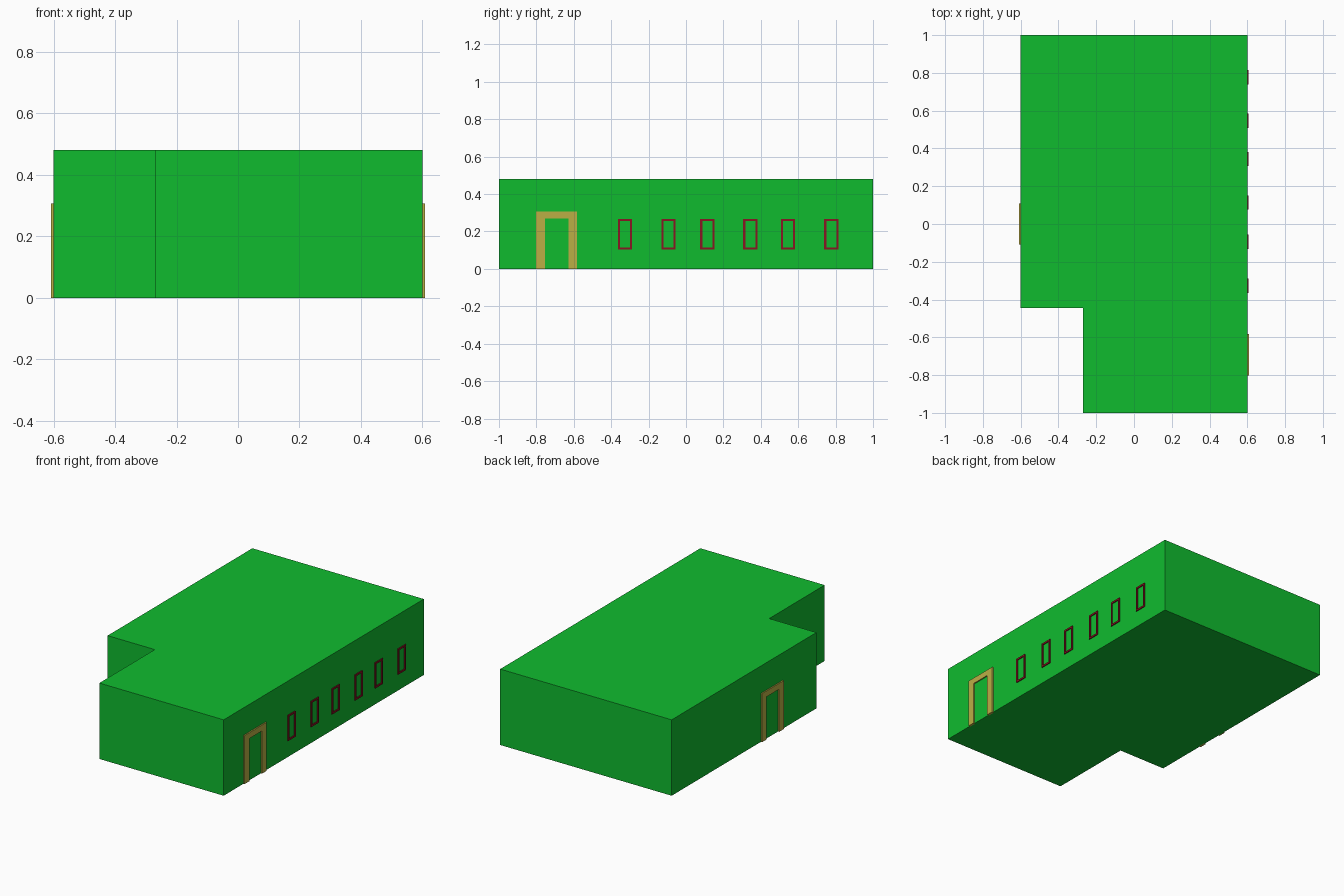
import bpy, bmesh
from mathutils import Vector

if "Cube" in bpy.data.objects:
    bpy.data.objects.remove(bpy.data.objects["Cube"])


def material(name, rgb):
    m = bpy.data.materials.new(name)
    m.diffuse_color = (*rgb, 1)
    m.use_nodes = True
    m.node_tree.nodes["Principled BSDF"].inputs["Base Color"].default_value = m.diffuse_color
    return m


def finish(bm, name, mat):
    bmesh.ops.recalc_face_normals(bm, faces=bm.faces)
    me = bpy.data.meshes.new(name)
    bm.to_mesh(me)
    bm.free()
    me.materials.append(mat)
    ob = bpy.data.objects.new(name, me)
    bpy.context.collection.objects.link(ob)
    return ob


def prism(name, points, direction, mat):
    """Extrude a flat outline along a direction."""
    bm = bmesh.new()
    face = bm.faces.new([bm.verts.new(p) for p in points])
    ext = bmesh.ops.extrude_face_region(bm, geom=[face], use_keep_orig=True)
    moved = [v for v in ext["geom"] if isinstance(v, bmesh.types.BMVert)]
    bmesh.ops.translate(bm, vec=Vector(direction), verts=moved)
    return finish(bm, name, mat)


def door_frame(name, x, depth, yc, mat):
    w, h, t, top = 0.109, 0.307, 0.046, 0.27
    i = w - t
    outline = [(-w, 0), (-w, h), (w, h), (w, 0), (i, 0), (i, top), (-i, top), (-i, 0)]
    prism(name, [(x, yc + y, z) for y, z in outline], (depth, 0, 0), mat)


def window_frame(name, x, depth, yc, mat):
    w, z0, z1, t = 0.038, 0.104, 0.266, 0.011
    bm = bmesh.new()
    rings = []
    for dx in (0, depth):
        for s in (0, t):
            corners = [(-w + s, z0 + s), (w - s, z0 + s), (w - s, z1 - s), (-w + s, z1 - s)]
            rings.append([bm.verts.new((x + dx, yc + y, z)) for y, z in corners])
    # front, inner, back and outer sides of the rectangular ring
    for a, b in ((0, 1), (1, 3), (3, 2), (2, 0)):
        for k in range(4):
            n = (k + 1) % 4
            bm.faces.new((rings[a][k], rings[a][n], rings[b][n], rings[b][k]))
    finish(bm, name, mat)


green = material("wall_green", (0.005, 0.50, 0.028))
gold = material("frame_gold", (0.50, 0.43, 0.06))
red = material("frame_red", (0.25, 0.008, 0.016))

# L-shaped building block
footprint = [(-0.6, 1), (-0.6, -0.446), (-0.27, -0.446), (-0.27, -1), (0.6, -1), (0.6, 1)]
prism("building_body", [(x, y, 0) for x, y in footprint], (0, 0, 0.48), green)

# Door surrounds on both long sides
door_frame("right_door_frame", 0.594, 0.014, -0.692, gold)
door_frame("left_door_frame", -0.594, -0.014, 0.0, gold)

# Row of window surrounds on the right side
for n, y in enumerate((-0.326, -0.094, 0.114, 0.344, 0.546, 0.777)):
    window_frame(f"window_frame_{n + 1}", 0.594, 0.012, y, red)
